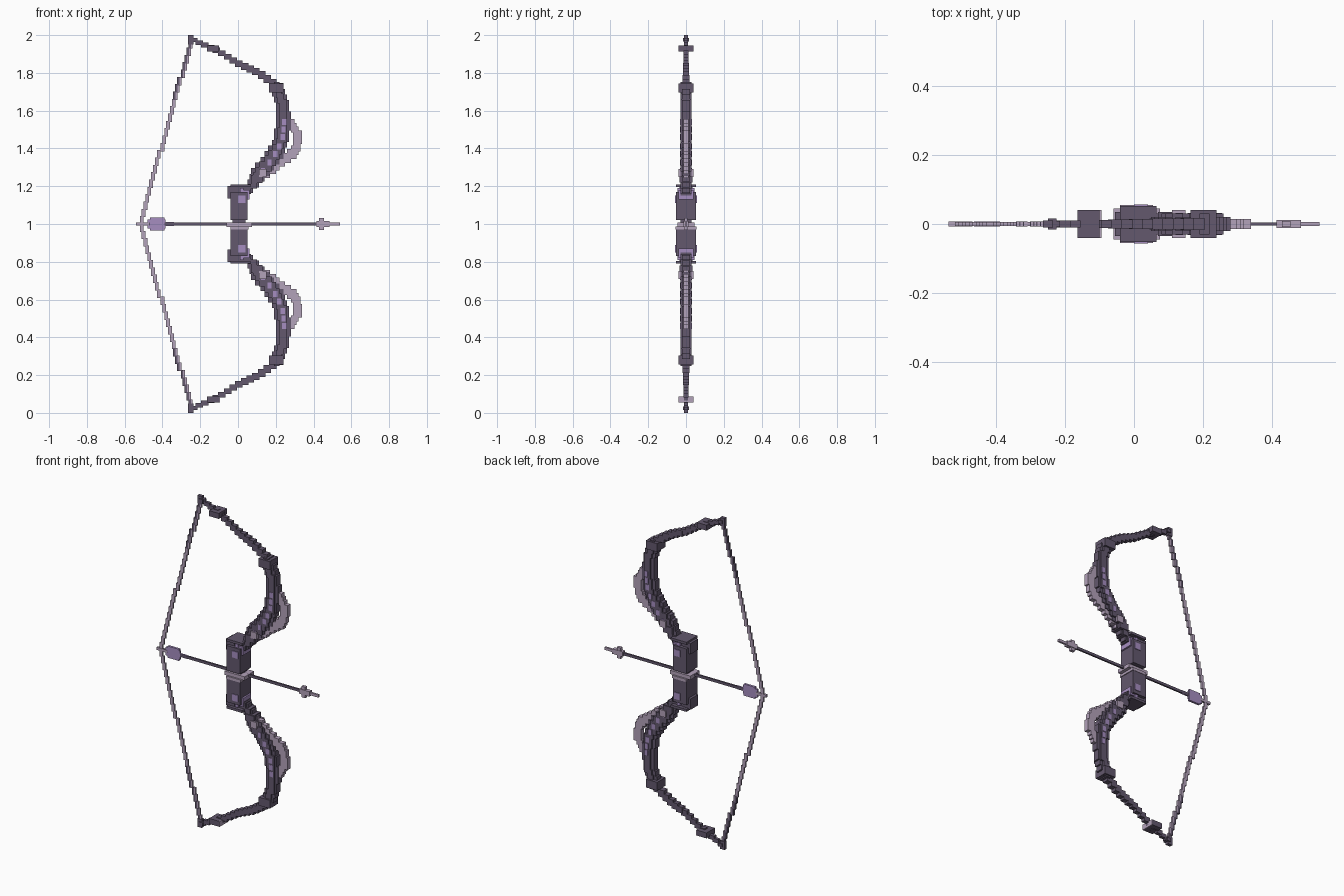
import bpy, bmesh
from mathutils import Matrix, Vector

if "Cube" in bpy.data.objects:
    bpy.data.objects.remove(bpy.data.objects["Cube"])


def material(name, rgb):
    m = bpy.data.materials.new(name)
    m.use_nodes = True
    m.diffuse_color = (*rgb, 1)
    m.node_tree.nodes["Principled BSDF"].inputs["Base Color"].default_value = (*rgb, 1)
    return m


DARK = material("dark plum", (0.125, 0.098, 0.155))
LIGHT = material("pale mauve", (0.45, 0.36, 0.49))
VIOLET = material("violet", (0.38, 0.27, 0.53))


def boxes(name, mat, parts, mirrored=False):
    """Boxes given as (x0, x1, half depth, z0, z1); mirrored adds a copy about z = 1."""
    bm = bmesh.new()
    for x0, x1, d, z0, z1 in parts:
        spans = [(z0, z1)] + ([(2 - z1, 2 - z0)] if mirrored else [])
        for a, b in spans:
            centre = Vector(((x0 + x1) / 2, 0, (a + b) / 2))
            size = Vector((x1 - x0, 2 * d, b - a))
            bmesh.ops.create_cube(bm, size=1, matrix=Matrix.LocRotScale(centre, None, size))
    mesh = bpy.data.meshes.new(name)
    bm.to_mesh(mesh)
    bm.free()
    mesh.materials.append(mat)
    obj = bpy.data.objects.new(name, mesh)
    bpy.context.collection.objects.link(obj)
    return obj


def lerp_rows(rows, t):
    """Interpolate a table of rows by its first column."""
    for a, b in zip(rows, rows[1:]):
        if t <= b[0]:
            k = (t - a[0]) / (b[0] - a[0])
            return [p + (q - p) * k for p, q in zip(a, b)]
    return list(rows[-1])


def snap(v, s=0.01):
    return round(v / s) * s


def stepped(rows, step, depth, grow=0.0):
    """Stack of snapped slabs through rows of (z, x0, x1)."""
    out = []
    n = round((rows[-1][0] - rows[0][0]) / step)
    for i in range(n):
        z = rows[0][0] + (i + 0.5) * step
        _, x0, x1 = lerp_rows(rows, z)
        out.append((snap(x0), snap(x1), depth, z - step / 2 - grow, z + step / 2 + grow))
    return out


# Grip
boxes("grip", DARK, [(-0.04, 0.05, 0.053, 1.02, 1.17), (-0.03, 0.04, 0.03, 0.99, 1.03)], True)
boxes("grip_caps", DARK, [(-0.055, 0.0, 0.035, 1.135, 1.2),
                          (-0.04, 0.065, 0.053, 1.195, 1.21),
                          (-0.03, 0.06, 0.03, 1.15, 1.2)], True)
boxes("grip_guard", LIGHT, [(-0.06, 0.075, 0.045, 0.985, 1.008),
                            (-0.04, 0.055, 0.055, 0.97, 0.987)])
boxes("grip_ornaments", VIOLET, [(0.0, 0.04, 0.057, 1.11, 1.15), (0.02, 0.06, 0.04, 1.13, 1.18),
                                 (0.01, 0.03, 0.045, 1.15, 1.19)], True)

# Heavy curved part of both limbs, with a narrower inner core
limb = [(1.17, 0.02, 0.07), (1.21, 0.05, 0.11), (1.25, 0.06, 0.15), (1.3, 0.09, 0.19),
        (1.35, 0.13, 0.23), (1.4, 0.165, 0.25), (1.45, 0.19, 0.27), (1.55, 0.2, 0.28),
        (1.64, 0.2, 0.27), (1.69, 0.18, 0.25), (1.74, 0.16, 0.23)]
core = [(z, a + 0.02, b - 0.015) for z, a, b in limb]
boxes("limbs", DARK, stepped(limb, 0.03, 0.02, 0.006), True)
boxes("limb_cores", DARK, stepped(core, 0.03, 0.03, 0.012), True)

# Slim outer part of both limbs, stepping sideways to the tip
slim = [(-0.25, 1.98), (-0.2, 1.958), (-0.13, 1.928), (-0.07, 1.895),
        (0.0, 1.85), (0.1, 1.805), (0.16, 1.765), (0.2, 1.735)]
slabs = []
for i in range(15):
    x = -0.235 + i * 0.03
    z = lerp_rows(slim, x)[1]
    t = 0.011 + 0.011 * i / 14
    slabs.append((x - 0.02, x + 0.02, 0.009 + 0.009 * i / 14, z - t, z + t))
boxes("limb_ends", DARK, slabs, True)
boxes("limb_tips", DARK, [(-0.265, -0.235, 0.01, 1.95, 2.0), (-0.25, -0.225, 0.016, 1.965, 1.985)], True)

# Wrappings around the limbs
boxes("limb_wraps", DARK, [(0.165, 0.24, 0.04, 1.695, 1.745), (-0.165, -0.1, 0.04, 1.912, 1.945),
                           (0.07, 0.13, 0.035, 1.22, 1.26)], True)
boxes("lower_wrap_plate", LIGHT, [(-0.1, -0.095, 0.04, 0.055, 0.088)])
boxes("crest_wraps", LIGHT, [(0.11, 0.15, 0.04, 1.25, 1.29)], True)

# Pale crest on the outside of each limb
crest = [(1.23, 0.1, 0.13), (1.28, 0.14, 0.2), (1.32, 0.18, 0.25), (1.35, 0.22, 0.3),
         (1.39, 0.27, 0.33), (1.43, 0.295, 0.335), (1.48, 0.295, 0.335),
         (1.51, 0.27, 0.32), (1.55, 0.24, 0.29)]
boxes("limb_crests", LIGHT, stepped(crest, 0.02, 0.014, 0.006), True)

# Small inlays along each limb
inlays = []
for z in (1.28, 1.325, 1.37, 1.41, 1.46, 1.5, 1.54):
    _, a, b = lerp_rows(limb, z)
    m = (a + b) / 2
    inlays.append((m - 0.005, m + 0.017, 0.032, z - 0.016, z + 0.016))
boxes("limb_inlays", VIOLET, inlays, True)

# Bowstring in stepped links
string = [(1.0, -0.53, -0.51), (1.97, -0.255, -0.235)]
links = [(a, b, d, max(z0, 1.0), z1) for a, b, d, z0, z1 in stepped(string, 0.0388, 0.006, 0.003)]
boxes("bowstring", LIGHT, links, True)
boxes("string_servings", DARK, [(a - 0.003, a + 0.01, 0.007, z0, z1)
                                for a, b, d, z0, z1 in links if z0 > 1.64], True)

# Arrow
boxes("arrow_shaft", DARK, [(-0.5, 0.44, 0.005, 0.992, 1.008)])
boxes("arrow_nock", LIGHT, [(-0.54, -0.47, 0.007, 0.992, 1.008)])
boxes("arrow_fletching", VIOLET, [(-0.48, -0.385, 0.005, 0.975, 1.025),
                                  (-0.465, -0.39, 0.007, 0.965, 1.035),
                                  (-0.39, -0.34, 0.004, 0.99, 1.01)])
boxes("arrow_head", LIGHT, [(0.415, 0.485, 0.012, 0.985, 1.015), (0.43, 0.455, 0.009, 0.967, 1.033),
                            (0.48, 0.54, 0.006, 0.992, 1.008)])
